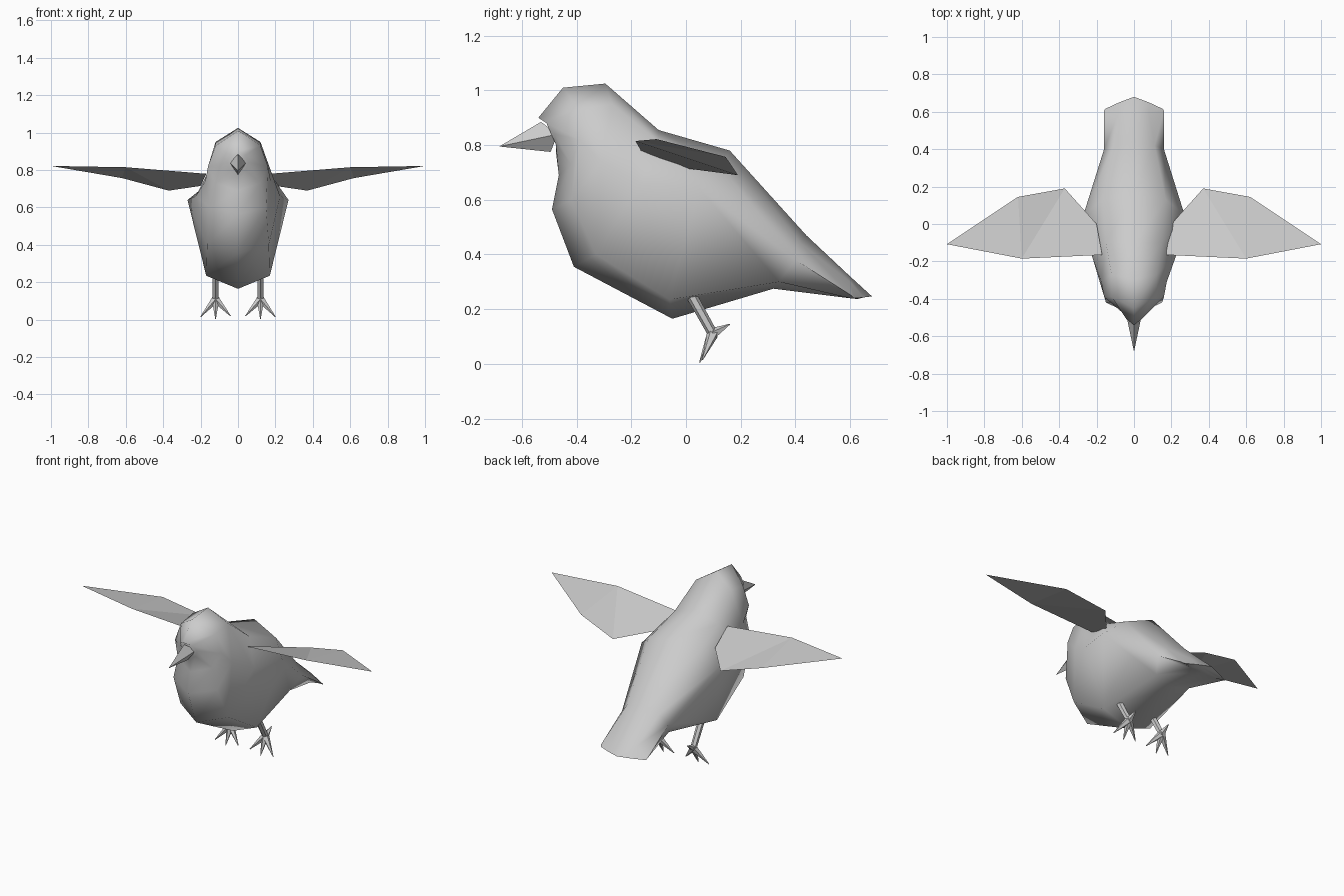
import bpy
import bmesh
import math
from mathutils import Vector

cube = bpy.data.objects.get("Cube")
if cube:
    bpy.data.objects.remove(cube)

grey = bpy.data.materials.new("plain_grey")
grey.use_nodes = True
GREY = (0.6, 0.6, 0.6, 1)
grey.diffuse_color = GREY
grey.node_tree.nodes["Principled BSDF"].inputs["Base Color"].default_value = GREY


def finish(name, bm, smooth=None, mirror=False, fix=True):
    """Turn a bmesh into a named, coloured object."""
    if fix:
        bmesh.ops.recalc_face_normals(bm, faces=bm.faces)
    mesh = bpy.data.meshes.new(name)
    bm.to_mesh(mesh)
    bm.free()
    mesh.materials.append(grey)
    obj = bpy.data.objects.new(name, mesh)
    bpy.context.collection.objects.link(obj)
    if mirror:
        obj.modifiers.new("Mirror", "MIRROR").use_mirror_merge = False
    if smooth:
        bpy.ops.object.select_all(action="DESELECT")
        obj.select_set(True)
        bpy.context.view_layer.objects.active = obj
        bpy.ops.object.shade_smooth_by_angle(angle=math.radians(smooth))
    return obj


def loft(bm, rings):
    """Skin closed rings of equal size and cap both ends."""
    loops = [[bm.verts.new(p) for p in ring] for ring in rings]
    n = len(loops[0])
    for a, b in zip(loops, loops[1:]):
        for i in range(n):
            j = (i + 1) % n
            bm.faces.new((a[i], a[j], b[j], b[i]))
    bm.faces.new(loops[0])
    bm.faces.new(loops[-1])


def spike(bm, start, end, r1, r2, sides=6):
    """Tapered limb between two points."""
    start, end = Vector(start), Vector(end)
    axis = end - start
    turn = axis.to_track_quat("Z", "Y").to_matrix().to_4x4()
    turn.translation = (start + end) / 2
    bmesh.ops.create_cone(bm, cap_ends=True, segments=sides, radius1=r1,
                          radius2=r2, depth=axis.length, matrix=turn)


# Body: half cross-sections from face to tail, each from back to belly
halves = [
    [(0, -.54, .90), (.04, -.51, .88), (.055, -.48, .84), (.04, -.475, .80), (0, -.475, .77)],
    [(0, -.45, 1.01), (.12, -.39, .93), (.16, -.39, .82), (.12, -.42, .73), (0, -.465, .69)],
    [(0, -.295, 1.025), (.12, -.27, .95), (.175, -.31, .74), (.15, -.42, .60), (0, -.49, .565)],
    [(0, -.10, .855), (.15, -.10, .81), (.225, -.17, .66), (.165, -.33, .40), (0, -.41, .355)],
    [(0, .16, .78), (.17, .13, .72), (.27, .05, .64), (.17, -.06, .235), (0, -.05, .165)],
    [(0, .44, .47), (.11, .42, .44), (.16, .40, .38), (.12, .34, .30), (0, .32, .275)],
    [(0, .60, .32), (.08, .60, .30), (.16, .605, .25), (.08, .60, .24), (0, .60, .24)],
    [(0, .68, .247), (.08, .65, .243), (.155, .615, .24), (.08, .62, .238), (0, .63, .238)],
]
bm = bmesh.new()
loft(bm, [half + [(-x, y, z) for x, y, z in half[-2:0:-1]] for half in halves])
finish("body", bm, smooth=70)

# Beak: four-sided pyramid
bm = bmesh.new()
base = [bm.verts.new(p) for p in
        [(0, -.53, .885), (.045, -.47, .84), (0, -.495, .775), (-.045, -.47, .84)]]
tip = bm.verts.new((0, -.683, .795))
for i in range(4):
    bm.faces.new((base[i], base[(i + 1) % 4], tip))
bm.faces.new(base)
finish("beak", bm)

# Wings: thin sheets, folded slightly from root to tip
bm = bmesh.new()
front = [bm.verts.new(p) for p in [(.17, -.165, .78), (.60, -.185, .815)]]
rear = [bm.verts.new(p) for p in [(.37, .19, .69), (.62, .145, .757)]]
root = bm.verts.new((.20, 0, .715))
tip = bm.verts.new((1, -.108, .822))
bm.faces.new((front[0], front[1], rear[0], root))
bm.faces.new((front[1], rear[1], rear[0]))
bm.faces.new((front[1], tip, rear[1]))
for face in bm.faces:
    if face.normal.z < 0:
        face.normal_flip()
finish("wings", bm, mirror=True, fix=False)

# Legs with three front toes and one back toe
bm = bmesh.new()
ankle = (.12, .098, .11)
spike(bm, (.12, .02, .25), ankle, .02, .018)
for toe in [(.20, .06, .015), (.12, .05, .005), (.04, .06, .02), (.12, .16, .145)]:
    spike(bm, ankle, toe, .022, .002, 5)
finish("legs", bm, smooth=50, mirror=True)
